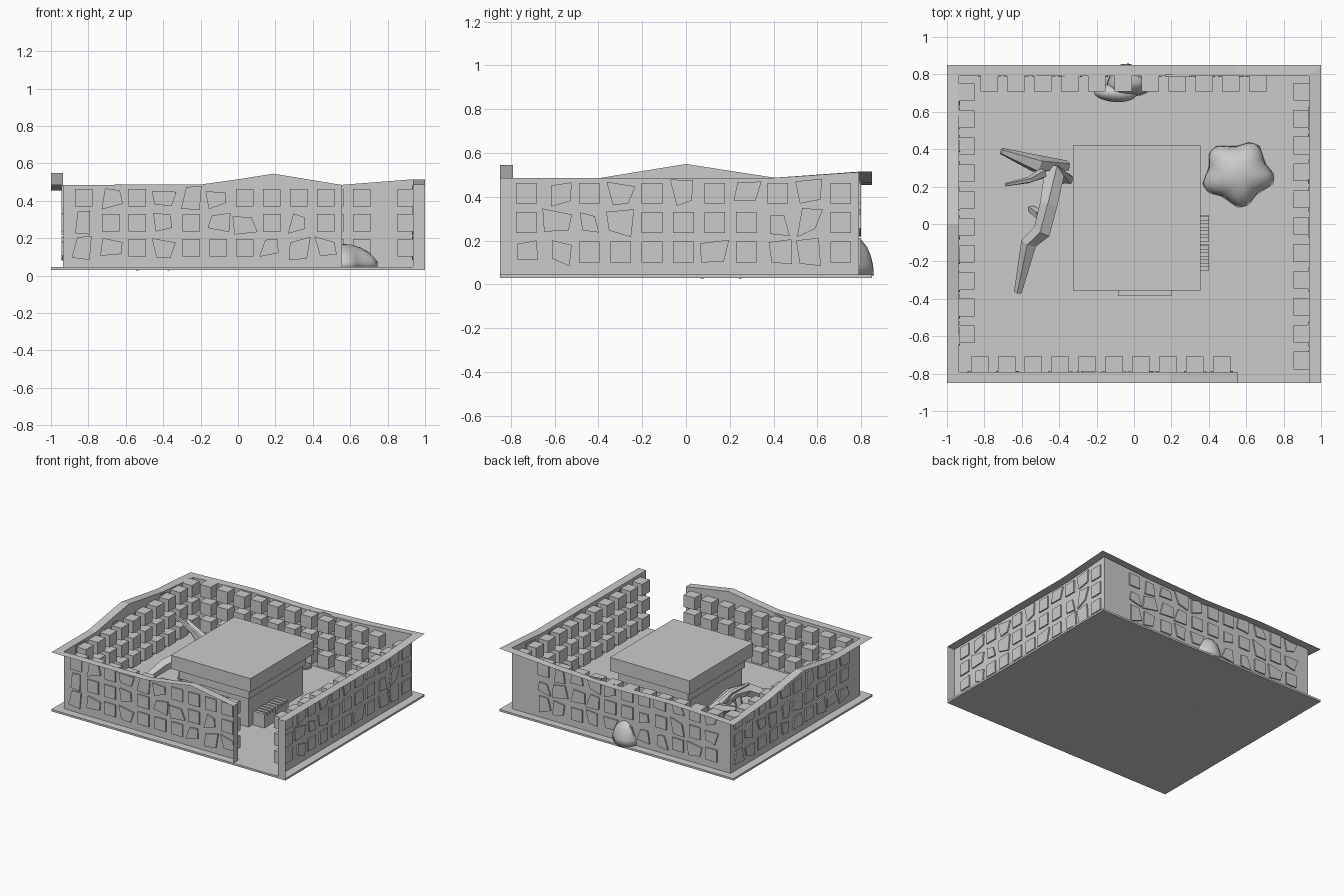
import bpy, bmesh, math, random
from mathutils import Vector

if "Cube" in bpy.data.objects:
    bpy.data.objects.remove(bpy.data.objects["Cube"])

random.seed(4)


def finish(bm, name, smooth=False, recalc=True):
    if recalc:
        bmesh.ops.recalc_face_normals(bm, faces=bm.faces)
    me = bpy.data.meshes.new(name)
    bm.to_mesh(me)
    bm.free()
    if smooth:
        for p in me.polygons:
            p.use_smooth = True
    ob = bpy.data.objects.new(name, me)
    bpy.context.collection.objects.link(ob)
    return ob


def prism(bm, low, high):
    # closed solid between two matching loops
    a = [bm.verts.new(p) for p in low]
    b = [bm.verts.new(p) for p in high]
    n = len(a)
    bm.faces.new(a[::-1])
    bm.faces.new(b)
    for i in range(n):
        bm.faces.new((a[i], a[(i + 1) % n], b[(i + 1) % n], b[i]))


def add_box(bm, x0, x1, y0, y1, z0, z1):
    q = [(x0, y0), (x1, y0), (x1, y1), (x0, y1)]
    prism(bm, [(x, y, z0) for x, y in q], [(x, y, z1) for x, y in q])


def box(name, *ext):
    bm = bmesh.new()
    add_box(bm, *ext)
    return finish(bm, name)


FLOOR = 0.045


def place(axis, t, d, z):
    # t runs along the wall, d is the distance across it
    return (t, d, z) if axis == 'x' else (d, t, z)


def wall(name, axis, inner, outer, lo, hi, profile, cap=None):
    # thin wall sheet with an overhanging rim on top
    bm = bmesh.new()
    cols = []
    for t, z in profile:
        ti = min(max(t, lo), hi)
        cols.append([bm.verts.new(place(axis, *p)) for p in
                     ((ti, inner, FLOOR), (ti, inner, z), (t, outer, z))])
    for a, b in zip(cols, cols[1:]):
        bm.faces.new((a[0], b[0], b[1], a[1]))
        bm.faces.new((a[1], b[1], b[2], a[2]))
    if cap is not None:
        c = cols[cap]
        foot = bm.verts.new((c[2].co.x, c[2].co.y, FLOOR))
        bm.faces.new((c[0], c[1], c[2], foot))
    finish(bm, name)


def windows(name, axis, inner, sign, start, count, skew):
    # cubes inside the yard, crooked panes outside
    bm = bmesh.new()
    h = 0.047
    for i in range(count):
        for z in (0.148, 0.283, 0.417):
            t = start + i * 0.1437
            quad = [(t - h, z - h), (t + h, z - h), (t + h, z + h), (t - h, z + h)]
            prism(bm, [place(axis, a, inner - sign * 0.082, b) for a, b in quad],
                  [place(axis, a, inner, b) for a, b in quad])
            if random.random() < skew:
                quad = [(a + random.uniform(-.022, .022), b + random.uniform(-.02, .02))
                        for a, b in quad]
            prism(bm, [place(axis, a, inner - sign * 0.004, b) for a, b in quad],
                  [place(axis, a, inner + sign * 0.01, b) for a, b in quad])
    finish(bm, name)


# ground plate
box("ground_plate", -1, 1, -0.85, 0.85, 0.03, FLOOR)

# surrounding walls
wall("front_wall", 'x', -0.79, -0.85, -0.935, 0.555,
     [(-1, .485), (-.2, .487), (0, .515), (.19, .545), (.37, .515), (.555, .485)], cap=-1)
wall("right_wall", 'y', 0.935, 1.0, -0.85, 0.79,
     [(-.85, .487), (.4, .487), (.85, .515)], cap=0)
wall("back_wall", 'x', 0.79, 0.85, -0.935, 0.935,
     [(-1, .455), (-.45, .475), (.05, .465), (.55, .485), (1, .515)])
wall("left_wall", 'y', -0.935, -1.0, -0.79, 0.79,
     [(-.85, .485), (-.4, .485), (0, .55), (.42, .485), (.85, .455)])

# wall windows
windows("front_windows", 'x', -0.79, -1, -0.825, 10, 0.45)
windows("right_windows", 'y', 0.935, 1, -0.73, 11, 0.4)
windows("back_windows", 'x', 0.79, 1, -0.775, 11, 0.8)
windows("left_windows", 'y', -0.935, -1, -0.59, 10, 0.5)

# central shop
box("shop_body", -0.27, 0.30, -0.30, 0.365, FLOOR, 0.27)
box("shop_upper_band", -0.285, 0.315, -0.315, 0.38, 0.27, 0.35)
box("shop_roof_slab", -0.325, 0.355, -0.355, 0.42, 0.35, 0.455)
box("entrance_step", -0.085, 0.20, -0.385, -0.30, FLOOR, 0.075)
box("entrance_door", -0.02, 0.13, -0.312, -0.30, 0.075, 0.23)

# slatted crates beside the shop
bm = bmesh.new()
for y0 in (-0.25, -0.095):
    add_box(bm, 0.305, 0.40, y0, y0 + 0.14, FLOOR, 0.13)
    for k in range(4):
        add_box(bm, 0.305, 0.40, y0 + k * 0.037, y0 + k * 0.037 + 0.024, 0.13, 0.152)
finish(bm, "slatted_crates")


def limb(bm, path, radii, sides=5):
    rings = []
    pts = [Vector(p) for p in path]
    for i, p in enumerate(pts):
        d = (pts[min(i + 1, len(pts) - 1)] - pts[max(i - 1, 0)]).normalized()
        u = d.cross(Vector((0.2, 0.1, 1))).normalized()
        v = d.cross(u)
        rings.append([bm.verts.new(p + radii[i] * (u * math.cos(k * math.tau / sides)
                      + v * math.sin(k * math.tau / sides))) for k in range(sides)])
    for a, b in zip(rings, rings[1:]):
        for k in range(sides):
            bm.faces.new((a[k], a[(k + 1) % sides], b[(k + 1) % sides], b[k]))
    bm.faces.new(rings[0][::-1])
    bm.faces.new(rings[-1])


# dead tree
bm = bmesh.new()
limb(bm, [(-.35, .24, .04), (-.43, .27, .2), (-.455, .1, .27), (-.49, -.04, .26),
          (-.56, -.1, .22), (-.62, -.365, .14)], [.03, .06, .05, .05, .045, .022])
limb(bm, [(-.36, .31, .12), (-.52, .32, .25), (-.71, .39, .33)], [.03, .05, .018])
limb(bm, [(-.49, .27, .27), (-.56, .235, .36), (-.685, .21, .45)], [.03, .018, .01])
limb(bm, [(-.55, .08, .035), (-.5, .05, .15), (-.46, .06, .27)], [.02, .03, .04])
finish(bm, "dead_tree")


def mound(name, centre, size, spikes, amount):
    # smooth lump with a lobed outline, flat at the floor
    bm = bmesh.new()
    bmesh.ops.create_icosphere(bm, subdivisions=3, radius=1)
    for v in bm.verts:
        r = 1 + amount * math.cos(spikes * math.atan2(v.co.y, v.co.x) + 1)
        v.co = Vector((centre[0] + v.co.x * r * size[0], centre[1] + v.co.y * r * size[1],
                       max(0.04, centre[2] + v.co.z * size[2])))
    bmesh.ops.remove_doubles(bm, verts=bm.verts, dist=0.0005)
    finish(bm, name, smooth=True)


# rubble heaps
mound("rubble_mound", (.555, .27, .04), (.18, .165, .13), 5, .12)
mound("wall_breach_rock", (-.03, .76, .04), (.12, .09, .18), 3, .1)
mound("fallen_lump", (-.1, .70, .10), (.11, .05, .07), 2, .08)
